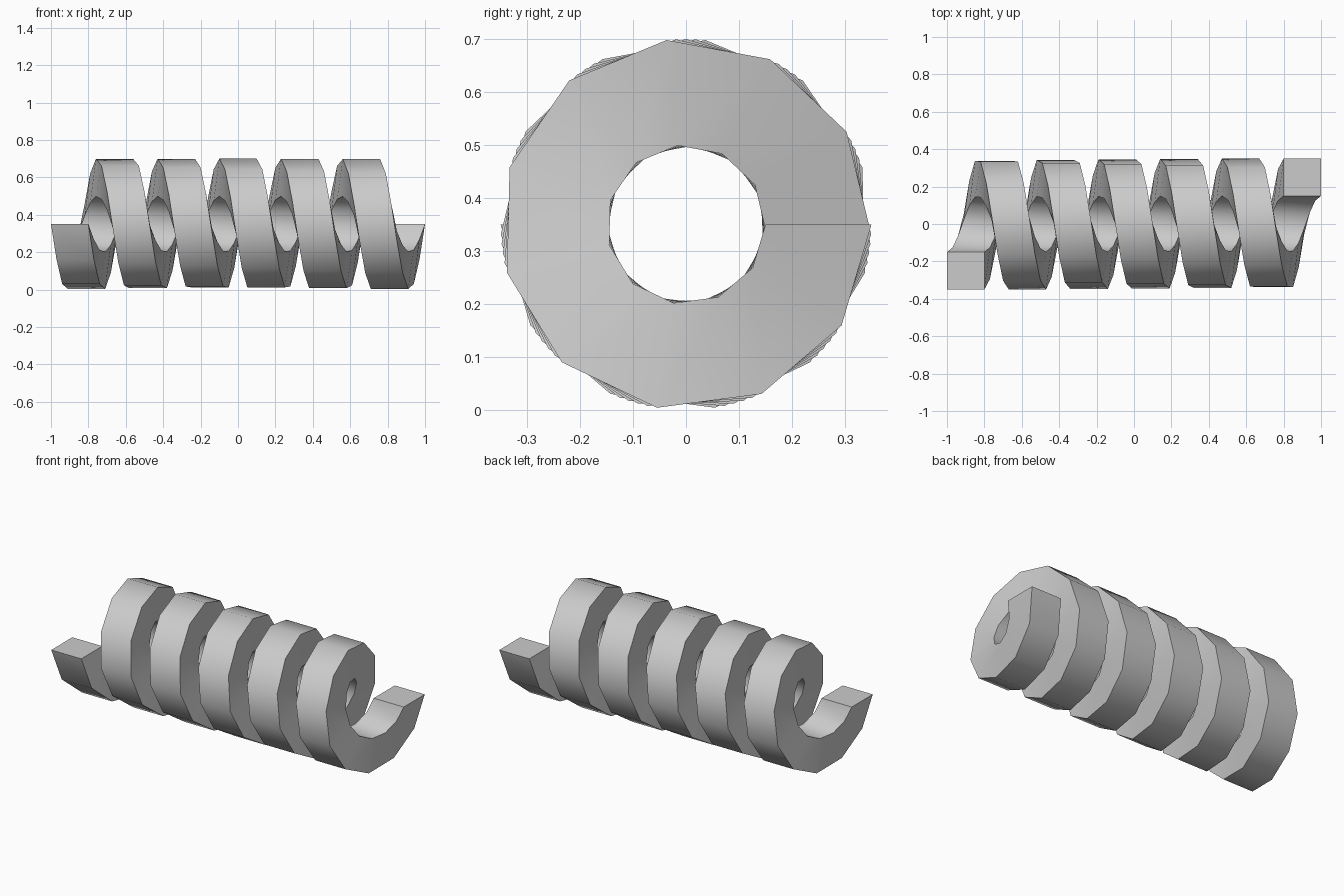
import bpy, bmesh, math

if "Cube" in bpy.data.objects:
    bpy.data.objects.remove(bpy.data.objects["Cube"])

TURNS, STEPS = 5.5, 60
R_IN, R_OUT, WIDTH = 0.15, 0.35, 0.2
AXIS_Z = 0.35
TRAVEL = 2.0 - WIDTH

# Square-section coil wound along x, starting at the front and running downwards
bm = bmesh.new()
rings = []
for i in range(STEPS + 1):
    t = i / STEPS
    a = math.pi + t * TURNS * 2 * math.pi
    x = -1.0 + t * TRAVEL
    section = [(x, R_IN), (x, R_OUT), (x + WIDTH, R_OUT), (x + WIDTH, R_IN)]
    rings.append([bm.verts.new((px, r * math.cos(a), AXIS_Z + r * math.sin(a)))
                  for px, r in section])
for p, q in zip(rings, rings[1:]):
    for j in range(4):
        k = (j + 1) % 4
        bm.faces.new((p[j], p[k], q[k], q[j]))

# End caps
bm.faces.new(rings[0])
bm.faces.new(rings[-1])
bmesh.ops.recalc_face_normals(bm, faces=bm.faces)

mesh = bpy.data.meshes.new("coil_spring")
bm.to_mesh(mesh)
bm.free()
coil = bpy.data.objects.new("coil_spring", mesh)
bpy.context.collection.objects.link(coil)

# Smooth along the coil, sharp at the square edges
bpy.context.view_layer.objects.active = coil
coil.select_set(True)
bpy.ops.object.shade_smooth_by_angle(angle=math.radians(45))
